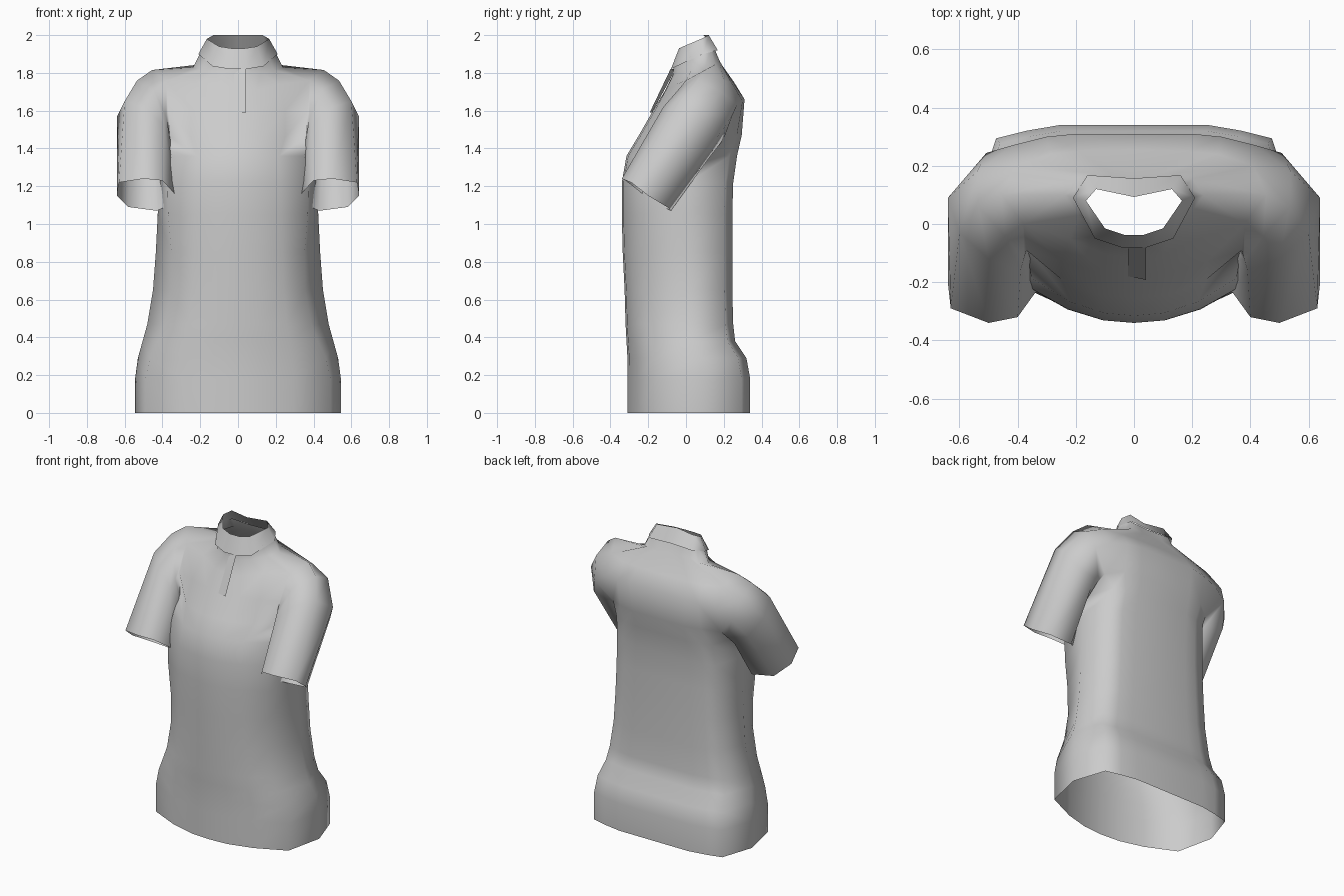
import bpy
import bmesh
from mathutils import Vector

default_cube = bpy.data.objects.get("Cube")
if default_cube:
    bpy.data.objects.remove(default_cube, do_unlink=True)

fabric = bpy.data.materials.new("light grey fabric")
fabric.use_nodes = True
fabric.diffuse_color = (0.6, 0.6, 0.6, 1)
fabric.node_tree.nodes["Principled BSDF"].inputs["Base Color"].default_value = fabric.diffuse_color


def add_rows(bm, rows):
    """Turn rows of points into rows of vertices; None leaves a gap."""
    return [[bm.verts.new(p) if p else None for p in row] for row in rows]


def skin(bm, rows, closed=False, flip=False):
    """Fill between neighbouring rows: quads, or triangles beside a gap."""
    for lower, upper in zip(rows, rows[1:]):
        count = len(lower)
        for i in range(count if closed else count - 1):
            j = (i + 1) % count
            corners = [v for v in (lower[i], lower[j], upper[j], upper[i]) if v]
            if len(corners) > 2:
                bm.faces.new(reversed(corners) if flip else corners)


def finish(bm, name, mirrored=True):
    """Make a smooth-shaded object, mirrored across the centre line."""
    mesh = bpy.data.meshes.new(name)
    bm.to_mesh(mesh)
    bm.free()
    mesh.materials.append(fabric)
    mesh.shade_smooth()
    obj = bpy.data.objects.new(name, mesh)
    bpy.context.collection.objects.link(obj)
    if mirrored:
        mirror = obj.modifiers.new("mirror", 'MIRROR')
        mirror.use_clip = True
        mirror.merge_threshold = 0.002
    return obj


def torso_ring(z, half_width, front, back, corner):
    """Half cross-section, front centre to back centre; corner is the front fullness."""
    section = [(0, 0), (.25, .015), (.54, .08), (corner, .22), (1, .6),
               (.87, .93), (.68, .97), (.47, 1), (0, 1)]
    return [(half_width * u, front + (back - front) * v, z) for u, v in section]


# Torso heights from the hem to the armpit
levels = [(0, .545, -.31, .34, .9), (.18, .545, -.31, .34, .9),
          (.29, .53, -.31, .32, .88), (.38, .505, -.315, .26, .84),
          (.47, .48, -.32, .25, .81), (.65, .45, -.325, .245, .79),
          (.85, .435, -.335, .245, .81), (1.05, .425, -.34, .245, .87),
          (1.22, .42, -.34, .25, .89), (1.36, .405, -.315, .27, .87)]
rows = [torso_ring(*level) for level in levels]

# Chest and upper back, with a gap at the side for each armhole
rows.append([(0, -.255, 1.46), (.12, -.245, 1.46), (.25, -.19, 1.46),
             (.37, -.08, 1.47), None, (.40, .20, 1.45),
             (.30, .27, 1.47), (.19, .295, 1.47), (0, .295, 1.47)])
rows.append([(0, -.175, 1.60), (.12, -.165, 1.60), (.25, -.13, 1.60),
             (.37, -.09, 1.60), None, (.42, .27, 1.63),
             (.30, .30, 1.65), (.20, .31, 1.66), (0, .31, 1.66)])

# Shoulder line
rows.append([(0, -.115, 1.70), (.10, -.105, 1.71), (.22, -.05, 1.74),
             (.38, 0, 1.76), (.455, .10, 1.815), (.41, .20, 1.76),
             (.29, .24, 1.75), (.19, .25, 1.75), (0, .255, 1.75)])

# Base of the neck, then the neck edge tucked inside the collar
rows.append([(0, -.07, 1.79), (.05, -.068, 1.79), (.12, -.045, 1.80),
             (.19, .03, 1.815), (.24, .10, 1.825), (.20, .155, 1.845),
             (.15, .175, 1.87), (.08, .172, 1.87), (0, .17, 1.87)])
rows.append([(0, -.065, 1.845), (.04, -.065, 1.845), (.12, -.04, 1.86),
             (.165, .02, 1.885), (.195, .09, 1.915), (.175, .13, 1.925),
             (.145, .15, 1.93), (.08, .145, 1.93), (0, .14, 1.93)])

body = bmesh.new()
grid = add_rows(body, rows)
skin(body, grid)

# Sleeve loops start at the armpit and run up the front, over and down the back
armpit, chest, upper, shoulder = grid[9:13]
armhole = [armpit[4], chest[3], upper[3], shoulder[3],
           shoulder[4], shoulder[5], upper[5], chest[5]]
elbow_side = [(.39, -.02, 1.30), (.35, -.12, 1.40), (.39, -.16, 1.52),
              (.50, -.12, 1.62), (.60, -.03, 1.65), (.64, .09, 1.57),
              (.57, .16, 1.45), (.45, .13, 1.36)]
cuff = [(.36, -.14, 1.10), (.335, -.23, 1.16), (.40, -.32, 1.23),
        (.50, -.34, 1.24), (.63, -.29, 1.22), (.64, -.20, 1.15),
        (.58, -.10, 1.09), (.43, -.08, 1.07)]

# Rounded shoulder cap between the armhole and the upper arm
bulge = [0, 0, 0, .02, .03, .05, .04, 0]
cap = []
for vert, point, push in zip(armhole, elbow_side, bulge):
    middle = vert.co.lerp(Vector(point), .45)
    cap.append(middle + Vector((push * .5, push * .6, push * .6)))
sleeve = add_rows(body, [cap, elbow_side, cuff])
skin(body, [armhole] + sleeve, closed=True, flip=True)
finish(body, "shirt_body")

# Stand-up collar, narrowing towards its open top
collar_base = [(0, -.08, 1.82), (.045, -.08, 1.82), (.135, -.05, 1.835),
               (.21, .09, 1.90), (.16, .168, 1.92), (0, .157, 1.92)]
collar_top = [(0, -.037, 1.93), (.035, -.037, 1.93), (.10, -.015, 1.94),
              (.165, .08, 1.98), (.13, .12, 2.0), (0, .093, 2.0)]
collar = bmesh.new()
skin(collar, add_rows(collar, [collar_base, collar_top]))
finish(collar, "collar")

# Thin button placket below the collar, sunk into the chest along one edge
placket = bmesh.new()
skin(placket, add_rows(placket, [
    [(-.02, -.18, 1.59), (.042, -.192, 1.59)],
    [(-.02, -.055, 1.82), (.042, -.082, 1.82)]]))
finish(placket, "placket", mirrored=False)
